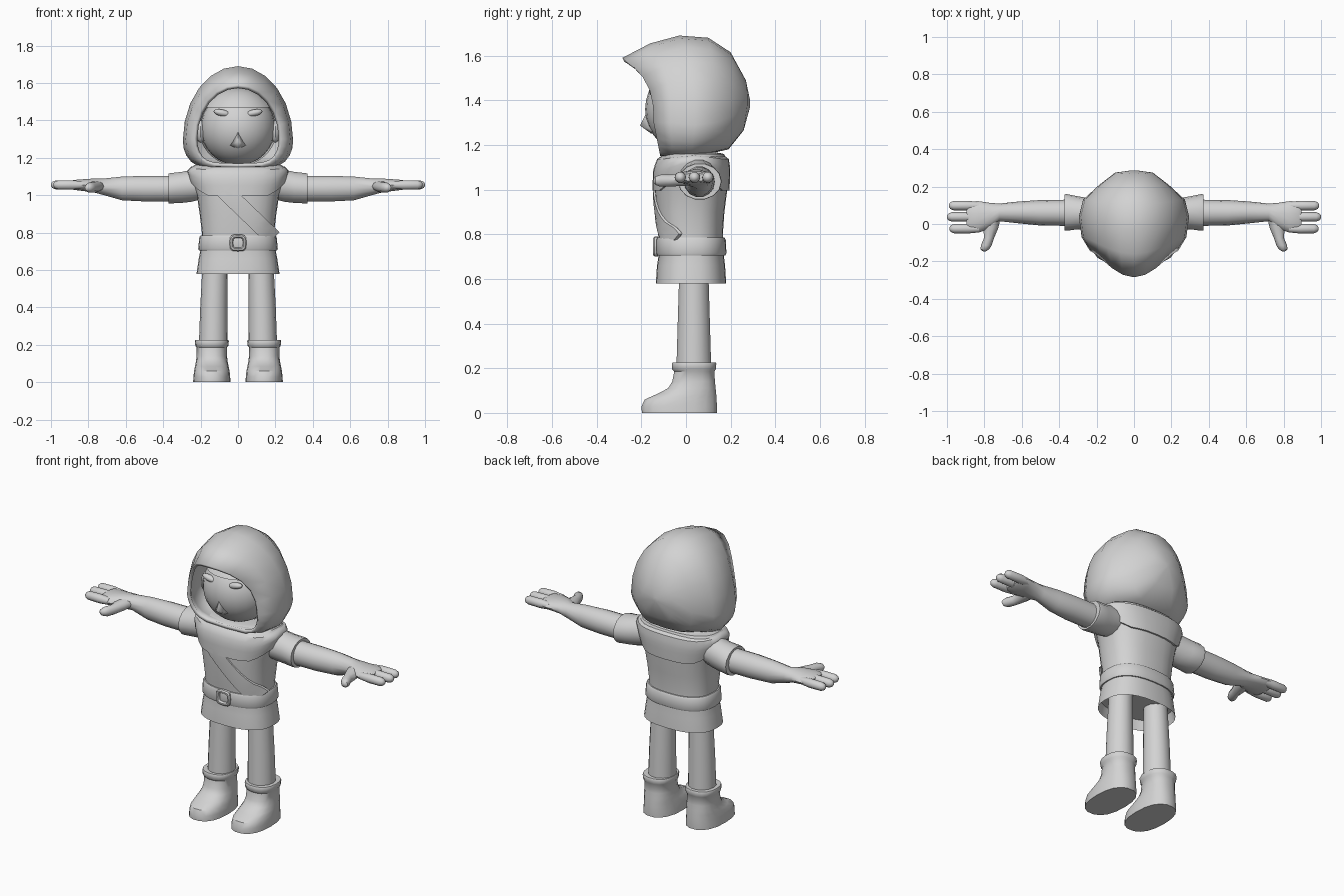
import bpy, bmesh, math
from mathutils import Matrix

if "Cube" in bpy.data.objects:
    bpy.data.objects.remove(bpy.data.objects["Cube"])

grey = bpy.data.materials.new("light_grey")
grey.diffuse_color = (0.65, 0.65, 0.65, 1)
grey.use_nodes = True
grey.node_tree.nodes["Principled BSDF"].inputs["Base Color"].default_value = grey.diffuse_color


def finish(name, bm, mirror=False, angle=40):
    bmesh.ops.recalc_face_normals(bm, faces=bm.faces)
    me = bpy.data.meshes.new(name)
    bm.to_mesh(me)
    bm.free()
    ob = bpy.data.objects.new(name, me)
    bpy.context.collection.objects.link(ob)
    me.materials.append(grey)
    bpy.ops.object.select_all(action='DESELECT')
    ob.select_set(True)
    bpy.context.view_layer.objects.active = ob
    bpy.ops.object.shade_smooth_by_angle(angle=math.radians(angle))
    if mirror:
        ob.modifiers.new("mirror", 'MIRROR')
        ob.modifiers["mirror"].use_mirror_merge = False
    return ob


def loft(rings, caps=(True, True), closed=True):
    """Skin a list of equal-length point rings."""
    bm = bmesh.new()
    rows = [[bm.verts.new(p) for p in r] for r in rings]
    n = len(rows[0])
    for a, b in zip(rows, rows[1:]):
        for i in range(n if closed else n - 1):
            j = (i + 1) % n
            bm.faces.new((a[i], a[j], b[j], b[i]))
    for flag, row in zip(caps, (rows[0], rows[-1])):
        if flag:
            bm.faces.new(row)
    return bm


def spow(v, p):
    return math.copysign(abs(v) ** p, v)


def tube(axis, rows, n=14, p=1.0, caps=(True, True)):
    """Rows: position on axis, two centre values, two radii."""
    rings = []
    for t, c1, c2, r1, r2 in rows:
        ring = []
        for i in range(n):
            a = 2 * math.pi * i / n
            u, v = c1 + r1 * spow(math.cos(a), p), c2 + r2 * spow(math.sin(a), p)
            ring.append({'x': (t, u, v), 'y': (u, t, v), 'z': (u, v, t)}[axis])
        rings.append(ring)
    return loft(rings, caps)


def ellipsoid(loc, size, tilt=0, seg=20, rings=12):
    bm = bmesh.new()
    m = (Matrix.Translation(loc) @ Matrix.Rotation(tilt, 4, 'Y')
         @ Matrix.Diagonal((*size, 1)))
    bmesh.ops.create_uvsphere(bm, u_segments=seg, v_segments=rings, radius=1, matrix=m)
    return bm


# tunic: height, half width, front y, back y
BODY = [(.58, .222, -.135, .18), (.66, .21, -.13, .175), (.74, .195, -.117, .165),
        (.8, .193, -.125, .165), (.9, .205, -.133, .172), (1.0, .22, -.14, .185),
        (1.08, .25, -.138, .188), (1.13, .262, -.125, .185), (1.16, .235, -.1, .17),
        (1.17, .12, -.06, .12)]


def section(z):
    for a, b in zip(BODY, BODY[1:]):
        if z <= b[0]:
            k = (z - a[0]) / (b[0] - a[0])
            return [a[i] + (b[i] - a[i]) * k for i in (1, 2, 3)]
    return BODY[-1][1:]


def body_point(a, z, off=0.0):
    w, f, b = section(z)
    return ((w + off) * spow(math.cos(a), .8),
            (f + b) / 2 + ((b - f) / 2 + off) * spow(math.sin(a), .8), z)


N = 28
ANG = [2 * math.pi * i / N for i in range(N)]
under = [[(x * .93, y * .93, .64) for x, y, z in [body_point(a, .58) for a in ANG]]]
finish("tunic", loft(under + [[body_point(a, r[0]) for a in ANG] for r in BODY]))

# shoulder cape, its lower edge dips at front and back
cape = []
for k in range(7):
    t = k / 6
    cape.append([body_point(a, (1.09 - .095 * min(1, 1.25 * abs(math.sin(a)))) * (1 - t) + 1.165 * t, .01)
                 for a in ANG])
finish("shoulder_cape", loft([[body_point(a, cape[0][i][2], -.005) for i, a in enumerate(ANG)]] + cape,
                             (False, True)))

# belt with buckle
finish("belt", loft([[body_point(a, z, o) for a in ANG]
                     for z, o in ((.705, -.01), (.705, .007), (.715, .013), (.775, .013), (.785, .007), (.785, -.01))]))
frame = []
for i in range(16):
    a = 2 * math.pi * i / 16
    cx, cz = spow(math.cos(a), .5), spow(math.sin(a), .5)
    frame.append([(cx * r, y, .745 + cz * r) for r, y in
                  ((.045, -.125), (.045, -.14), (.039, -.147), (.031, -.147), (.026, -.14), (.026, -.125))])
finish("buckle", loft(frame + [frame[0]], (False, False)))

# diagonal chest strap following the tunic
strap = []
for k in range(11):
    t = k / 10
    cx, cz = -.08 + .27 * t, 1.03 - .26 * t
    row = []
    for s, off in ((-1, -.008), (-1, .008), (0, .01), (1, .008), (1, -.008)):
        x, z = cx + s * .032, cz + s * .032
        w, f, b = section(z)
        c = min(.98, abs(x) / (w + .01)) ** 1.25
        y = (f + b) / 2 - (b - f) / 2 * math.sqrt(1 - c * c) ** .8
        row.append((x, y - off, z))
    strap.append(row)
finish("chest_strap", loft(strap))

# sleeves, arms and hands
finish("sleeves", tube('x', [(.17, .045, 1.06, .085, .075), (.25, .055, 1.05, .085, .088),
                             (.3, .06, 1.042, .088, .085), (.36, .062, 1.037, .098, .083),
                             (.372, .062, 1.036, .096, .081), (.372, .062, 1.036, .07, .07)]), True)
finish("arms", tube('x', [(.35, .06, 1.035, .07, .07), (.5, .06, 1.035, .068, .07),
                          (.62, .062, 1.036, .058, .065), (.72, .062, 1.045, .047, .045),
                          (.77, .045, 1.052, .068, .038), (.83, .038, 1.054, .084, .032),
                          (.88, .038, 1.055, .083, .027), (.895, .038, 1.055, .07, .018)]), True)
for name, y, tip in (("outer_fingers", .098, .99), ("middle_fingers", .038, 1.0), ("inner_fingers", -.025, .987)):
    finish(name, tube('x', [(.83, y, 1.055, .02, .02), (.89, y, 1.055, .026, .026),
                            (tip - .025, y, 1.055, .025, .025), (tip - .008, y, 1.055, .018, .018),
                            (tip, y, 1.055, .007, .007)], 10), True)
finish("thumbs", tube('y', [(.05, .755, 1.05, .045, .03), (-.02, .765, 1.045, .04, .03),
                            (-.075, .775, 1.04, .027, .028), (-.115, .79, 1.04, .029, .028),
                            (-.137, .798, 1.04, .022, .02), (-.146, .8, 1.04, .008, .008)], 10), True)

# legs and boots
finish("legs", tube('z', [(.2, .132, .035, .077, .08), (.4, .129, .035, .073, .074),
                          (.66, .122, .035, .066, .066)]), True)
finish("boots", tube('z', [(0, .14, -.03, .1, .17), (.03, .14, -.03, .098, .171),
                           (.06, .14, -.024, .095, .163), (.085, .14, .003, .09, .134),
                           (.11, .14, .026, .085, .108), (.14, .14, .034, .081, .097),
                           (.185, .14, .037, .081, .091), (.195, .14, .036, .088, .099),
                           (.22, .14, .036, .091, .101), (.226, .14, .036, .088, .098),
                           (.226, .136, .036, .07, .07)], 18, .85), True)

# head, hair and facial features
finish("head", ellipsoid((0, .015, 1.36), (.2, .198, .2), 0, 24, 16))
hair = ellipsoid((0, .02, 1.365), (.212, .208, .21), 0, 24, 18)
bmesh.ops.delete(hair, geom=[f for f in hair.faces if f.calc_center_median().y < .03
                             and f.calc_center_median().z < 1.48], context='FACES')
finish("hair", hair)
finish("ears", ellipsoid((.2, -.01, 1.34), (.025, .04, .06), 0, 12, 8), True)
finish("eyes", ellipsoid((.085, -.146, 1.44), (.047, .02, .018), math.radians(-12), 12, 8), True)
nose = bmesh.new()
for p in ((0, -.17, 1.36), (.045, -.15, 1.265), (-.045, -.15, 1.265), (0, -.206, 1.287),
          (0, -.155, 1.25), (0, -.12, 1.29)):
    nose.verts.new(p)
bmesh.ops.convex_hull(nose, input=nose.verts)
finish("nose", nose, angle=80)

# hood: top y, top z, side y, bottom y, bottom z, half width, middle z
HOOD = [(-.285, 1.59, -.145, -.115, 1.15, .235, 1.3), (-.16, 1.655, -.07, -.06, 1.14, .28, 1.3),
        (-.03, 1.69, .04, .02, 1.135, .295, 1.29), (.1, 1.68, .13, .1, 1.16, .272, 1.3),
        (.2, 1.615, .21, .19, 1.18, .185, 1.33), (.268, 1.49, .275, .258, 1.265, .1, 1.38),
        (.287, 1.40, .287, .287, 1.37, .012, 1.385)]
rings = []
for yt, zt, ys, yb, zb, w, zm in HOOD:
    ring = []
    for i in range(24):
        a = 2 * math.pi * i / 24
        c, s = math.cos(a), math.sin(a)
        if c > 0:
            ring.append((w * s, ys + (yt - ys) * c ** 3, zm + (zt - zm) * c))
        else:
            ring.append((w * spow(s, .45) if abs(s) > 1e-6 else 0, ys + (yb - ys) * -c, zm + (zm - zb) * c))
    rings.append(ring)
hood = finish("hood", loft(rings, (False, True)), angle=60)
thick = hood.modifiers.new("thickness", 'SOLIDIFY')
thick.thickness = .02
thick.offset = -1
